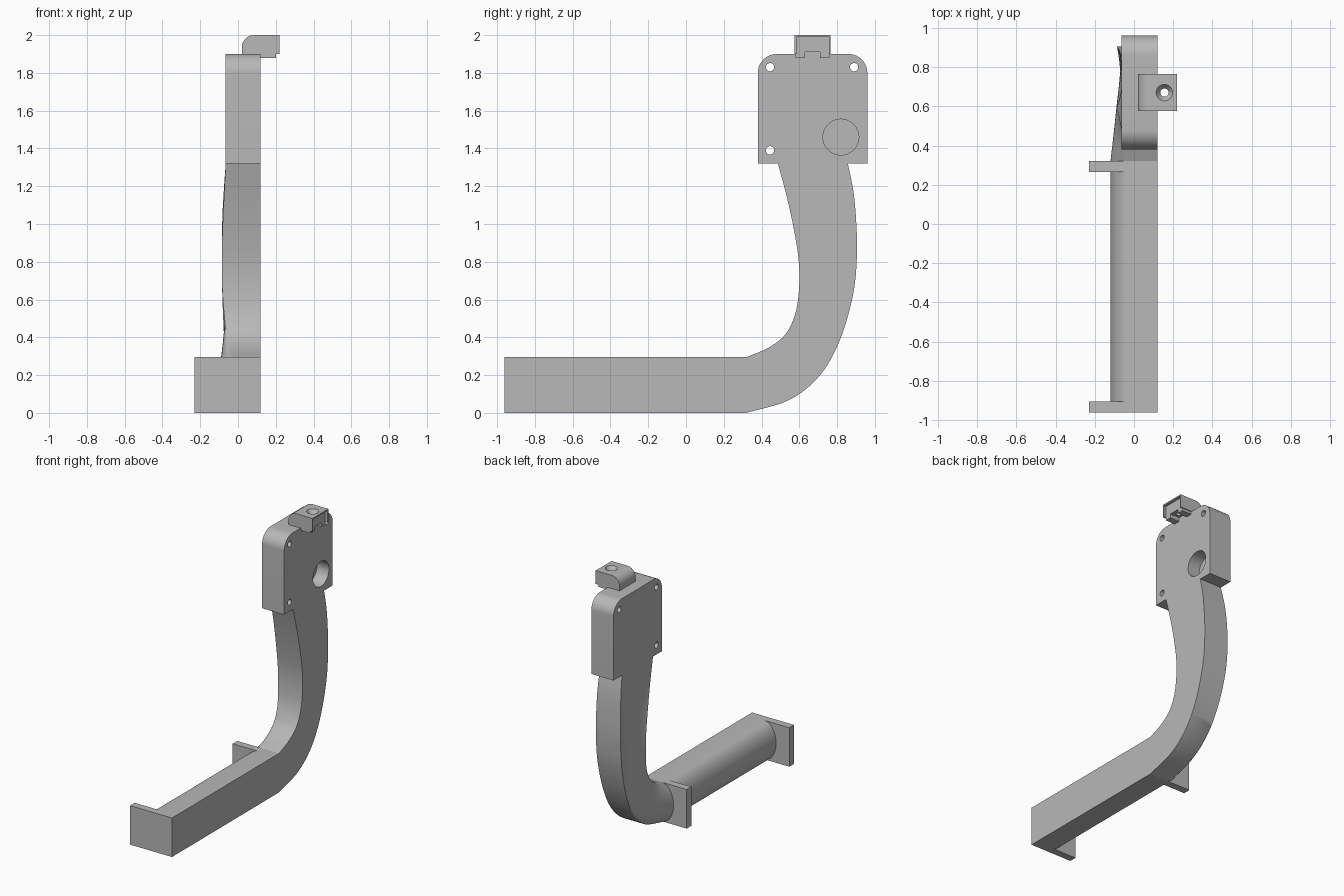
import bpy, bmesh
from math import sin, cos, pi, radians
from mathutils import Vector, Matrix

if "Cube" in bpy.data.objects:
    bpy.data.objects.remove(bpy.data.objects["Cube"])

grey = bpy.data.materials.new("plain_grey")
grey.use_nodes = True
grey.diffuse_color = (0.48, 0.48, 0.48, 1)
grey.node_tree.nodes["Principled BSDF"].inputs["Base Color"].default_value = (0.48, 0.48, 0.48, 1)


def finish(name, bm):
    bmesh.ops.recalc_face_normals(bm, faces=bm.faces)
    mesh = bpy.data.meshes.new(name)
    bm.to_mesh(mesh)
    bm.free()
    obj = bpy.data.objects.new(name, mesh)
    bpy.context.collection.objects.link(obj)
    mesh.materials.append(grey)
    return obj


def select(obj):
    bpy.ops.object.select_all(action='DESELECT')
    obj.select_set(True)
    bpy.context.view_layer.objects.active = obj


def smooth(obj):
    select(obj)
    bpy.ops.object.shade_smooth_by_angle(angle=radians(30))


def loft(name, rings):
    """Skin closed rings of points and cap both ends."""
    bm = bmesh.new()
    rows = [[bm.verts.new(p) for p in ring] for ring in rings]
    n = len(rows[0])
    for a, b in zip(rows, rows[1:]):
        for i in range(n):
            bm.faces.new((a[i], a[(i + 1) % n], b[(i + 1) % n], b[i]))
    bm.faces.new(rows[0])
    bm.faces.new(rows[-1])
    return finish(name, bm)


def box(name, lo, hi):
    (x0, y0, z0), (x1, y1, z1) = lo, hi
    ring = [(x0, y0), (x1, y0), (x1, y1), (x0, y1)]
    return loft(name, [[(x, y, z) for x, y in ring] for z in (z0, z1)])


def cone(name, centre, r1, r2, depth, axis):
    bm = bmesh.new()
    turn = Matrix.Rotation(pi / 2, 4, 'Y') if axis == 'X' else Matrix()
    bmesh.ops.create_cone(bm, cap_ends=True, segments=48, radius1=r1, radius2=r2,
                          depth=depth, matrix=Matrix.Translation(centre) @ turn)
    return finish(name, bm)


def cut(obj, cutter, operation='DIFFERENCE'):
    mod = obj.modifiers.new("cut", 'BOOLEAN')
    mod.operation, mod.object, mod.solver = operation, cutter, 'EXACT'
    select(obj)
    bpy.ops.object.modifier_apply(modifier=mod.name)
    bpy.data.objects.remove(cutter)


def corner(cx, cz, r, start, steps=12):
    """Quarter-circle points, counter-clockwise from the start angle."""
    return [(cx + r * cos(start + pi / 2 * i / steps), cz + r * sin(start + pi / 2 * i / steps))
            for i in range(steps + 1)]


FLAT = 0.12  # x of the flat side
ARC = 24


def section(outer, inner, edge, mid):
    """Flat on one side, domed or hollowed on the other."""
    outer, inner = Vector(outer), Vector(inner)
    power = 1 if mid < edge else 2
    ring = [(FLAT, *outer), (FLAT, *inner)]
    for i in range(ARC + 1):
        a = pi * i / ARC
        p = outer.lerp(inner, 0.5 + 0.5 * cos(a))
        ring.append((edge + (mid - edge) * abs(sin(a)) ** power, p.x, p.y))
    return ring


# Straight lower bar with its two end plates
smooth(loft("lower_bar", [section((y, 0), (y, 0.295), -0.02, -0.12) for y in (-0.96, 0.32)]))
for name, y in (("front_plate", -0.96), ("rear_plate", 0.265)):
    box(name, (-0.23, y, 0), (FLAT if y < 0 else 0, y + 0.055, 0.295))

# Curved neck: outer y, outer z, inner y, inner z, edge x, middle x
stations = [
    (0.32, 0, 0.32, 0.295, -0.02, -0.12),
    (0.55, 0.07, 0.434, 0.344, -0.04, -0.10),
    (0.71, 0.20, 0.524, 0.413, -0.06, -0.085),
    (0.815, 0.386, 0.577, 0.52, -0.073, -0.069),
    (0.884, 0.624, 0.598, 0.65, -0.083, -0.06),
    (0.905, 0.836, 0.598, 0.79, -0.086, -0.06),
    (0.90, 1.03, 0.575, 0.95, -0.083, -0.06),
    (0.885, 1.18, 0.537, 1.13, -0.075, -0.062),
    (0.857, 1.32, 0.487, 1.32, -0.065, -0.065),
]


def spline(rows, steps):
    """Smooth curve passing through every row."""
    first = [2 * a - b for a, b in zip(rows[0], rows[1])]
    last = [2 * a - b for a, b in zip(rows[-1], rows[-2])]
    pts = [first, *rows, last]
    for k in range(1, len(pts) - 2):
        for j in range(steps):
            t = j / steps
            yield [b + 0.5 * t * (c - a + t * (2 * a - 5 * b + 4 * c - d + t * (3 * (b - c) + d - a)))
                   for a, b, c, d in zip(*pts[k - 1:k + 3])]
    yield rows[-1]


smooth(loft("curved_neck", [section(s[0:2], s[2:4], s[4], s[5]) for s in spline(stations, 6)]))

# Head block with rounded top corners
outline = [(0.38, 1.32), (0.96, 1.32)] + corner(0.86, 1.8, 0.1, 0) + corner(0.48, 1.8, 0.1, pi / 2)
head = loft("head_block", [[(x, y, z) for y, z in outline] for x in (-0.065, FLAT)])

# Three screw holes go through, the large socket is blind
for y, z in ((0.445, 1.83), (0.89, 1.83), (0.445, 1.39)):
    cut(head, cone("hole_cutter", (0.03, y, z), 0.022, 0.022, 0.6, 'X'))
cut(head, cone("socket_cutter", (FLAT, 0.82, 1.46), 0.095, 0.095, 0.2, 'X'))
smooth(head)

# Overhanging clip on top of the head
Y0, Y1 = 0.575, 0.765
profile = [(0.02, 1.9), (0.22, 1.9), (0.22, 2.0)] + corner(0.085, 1.935, 0.065, pi / 2)
clip = loft("top_clip", [[(x, y, z) for x, z in profile] for y in (Y0, Y1)])
cut(clip, box("lug", (FLAT, Y0 + 0.006, 1.88), (0.2, Y1 - 0.006, 1.95)), 'UNION')
cut(clip, box("recess_cutter", (0.2, Y0 + 0.009, 1.8), (0.3, Y1 - 0.009, 1.99)))
cut(clip, box("notch_cutter", (FLAT, 0.63, 1.8), (0.3, 0.71, 1.91)))
cut(clip, cone("screw_cutter", (0.155, 0.67, 1.95), 0.021, 0.021, 0.3, 'Z'))
cut(clip, cone("countersink_cutter", (0.155, 0.67, 1.99), 0.021, 0.049, 0.04, 'Z'))
smooth(clip)
